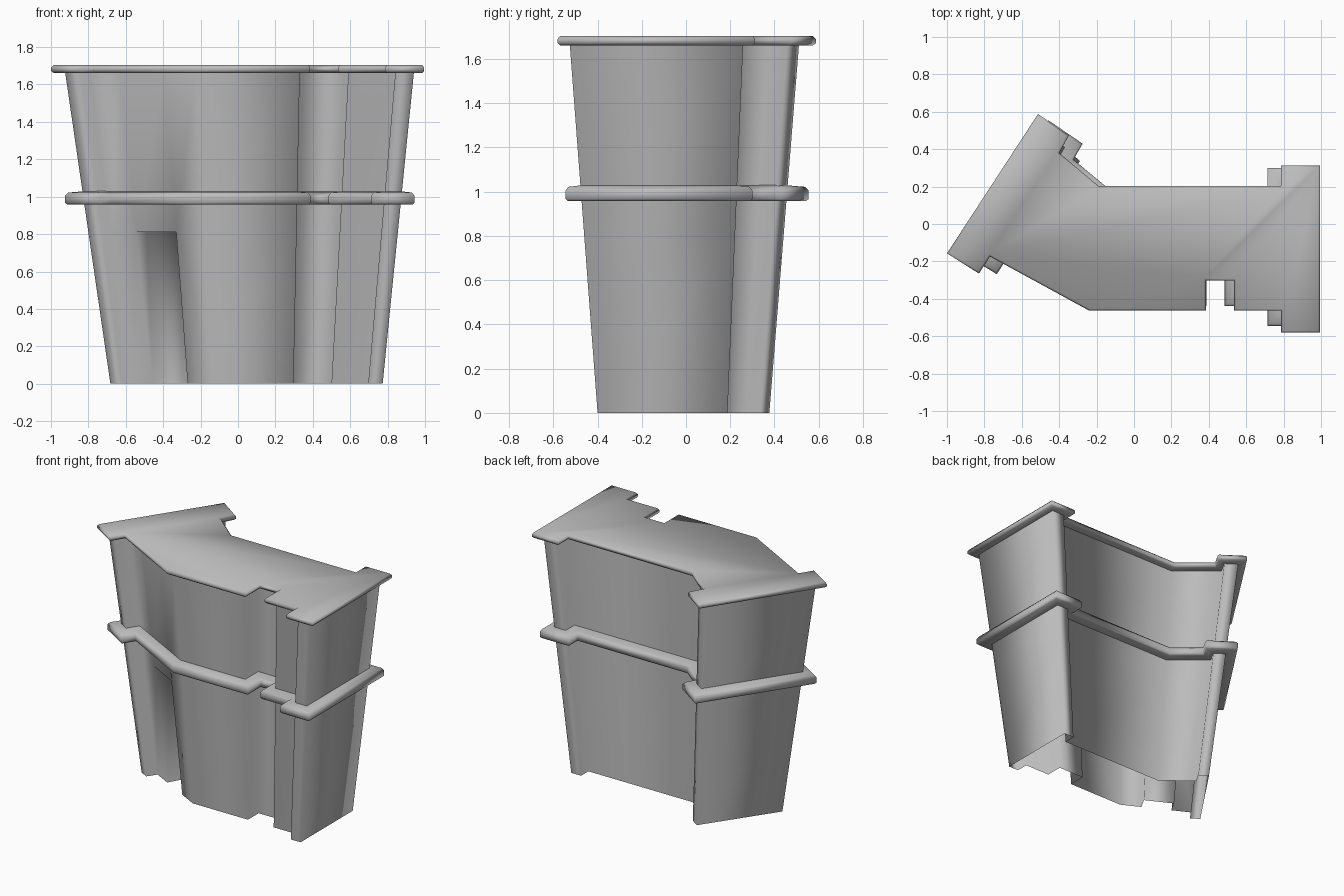
import bpy, bmesh, math
from mathutils import Vector

cube = bpy.data.objects.get("Cube")
if cube:
    bpy.data.objects.remove(cube, do_unlink=True)

TOP = 1.66
INSET = 0.055
DOOR_HEIGHT = 0.81

# Plan of the roof edge, counter-clockwise seen from above
PLAN = [Vector(p) for p in [
    (0.995, -0.58), (0.995, 0.313), (0.786, 0.313), (0.786, 0.203),
    (-0.19, 0.203), (-0.40, 0.38), (-0.348, 0.473), (-0.513, 0.588),
    (-1.0, -0.157), (-0.829, -0.265), (-0.77, -0.174), (-0.24, -0.463),
    (0.385, -0.463), (0.385, -0.302), (0.535, -0.302), (0.535, -0.463),
    (0.786, -0.463), (0.786, -0.58)]]
DOOR_EDGE = 10

grey = bpy.data.materials.new("plain grey")
grey.use_nodes = True
colour = (0.5, 0.5, 0.5, 1)
grey.diffuse_color = colour
grey.node_tree.nodes["Principled BSDF"].inputs["Base Color"].default_value = colour


def offset(points, d):
    """Move every side of a plan outward by d, with mitred corners."""
    result = []
    for i, p in enumerate(points):
        a = (p - points[i - 1]).normalized()
        b = (points[(i + 1) % len(points)] - p).normalized()
        na, nb = Vector((a.y, -a.x)), Vector((b.y, -b.x))
        result.append(p + (na + nb) * d / (1 + na.dot(nb)))
    return result


def taper(points, z):
    """Narrow a roof-level plan to its size at height z."""
    t = z / TOP
    return [Vector(((p.x + 0.05) / 1.28, (p.y - 0.008) / 1.333)).lerp(p, t)
            for p in points]


def ring(bm, points, z):
    return [bm.verts.new((p.x, p.y, z)) for p in points]


def bridge(bm, low, high):
    n = len(low)
    for i in range(n):
        j = (i + 1) % n
        bm.faces.new((low[i], low[j], high[j], high[i]))


def finish(bm, name, angle):
    """Smooth shallow bends, keep the rest sharp."""
    for f in bm.faces:
        f.smooth = True
    for e in bm.edges:
        e.smooth = e.is_manifold and e.calc_face_angle(0) < math.radians(angle)
    mesh = bpy.data.meshes.new(name)
    bm.to_mesh(mesh)
    bm.free()
    mesh.materials.append(grey)
    bpy.context.collection.objects.link(bpy.data.objects.new(name, mesh))


def band(name, z, profile, cap=False):
    """Sweep an (overhang, height) profile around the wall."""
    base = taper(wall, z)
    bm = bmesh.new()
    rings = [ring(bm, offset(base, d), h) for d, h in profile]
    for low, high in zip(rings, rings[1:]):
        bridge(bm, low, high)
    if cap:
        bm.faces.new(rings[-1])
        bm.faces.new(rings[0][::-1])
    finish(bm, name, 32)


wall = offset(PLAN, -INSET)

# Hollow tapered wall, open below, with a doorway recess in the slanted front
a, b = wall[DOOR_EDGE], wall[DOOR_EDGE + 1]
along = (b - a).normalized()
inward = Vector((-along.y, along.x)) * 0.125
left, right = a.lerp(b, 0.275), a.lerp(b, 0.70)
k = DOOR_EDGE + 1
recessed = wall[:k] + [left, left + inward, right + inward, right] + wall[k:]

bm = bmesh.new()
foot = ring(bm, taper(recessed, 0), 0)
lintel = ring(bm, taper(recessed, DOOR_HEIGHT), DOOR_HEIGHT)
bridge(bm, foot, lintel)
bm.faces.new(lintel[k:k + 4])
plain = lintel[:k + 1] + lintel[k + 3:]
upper = wall[:k] + [left, right] + wall[k:]
bridge(bm, plain, ring(bm, taper(upper, TOP), TOP))
finish(bm, "tapered_wall", 45)

# Projecting band at mid height
band("middle_band", 0.99, [(-0.01, 0.957), (0.06, 0.957), (0.07, 0.967),
                           (0.07, 1.005), (0.058, 1.022), (-0.01, 1.03)])

# Flat roof slab with a chamfered rim
band("roof_slab", TOP, [(0, 1.66), (0.045, 1.662), (INSET, 1.672),
                        (INSET, 1.69), (0.045, 1.703)], cap=True)
